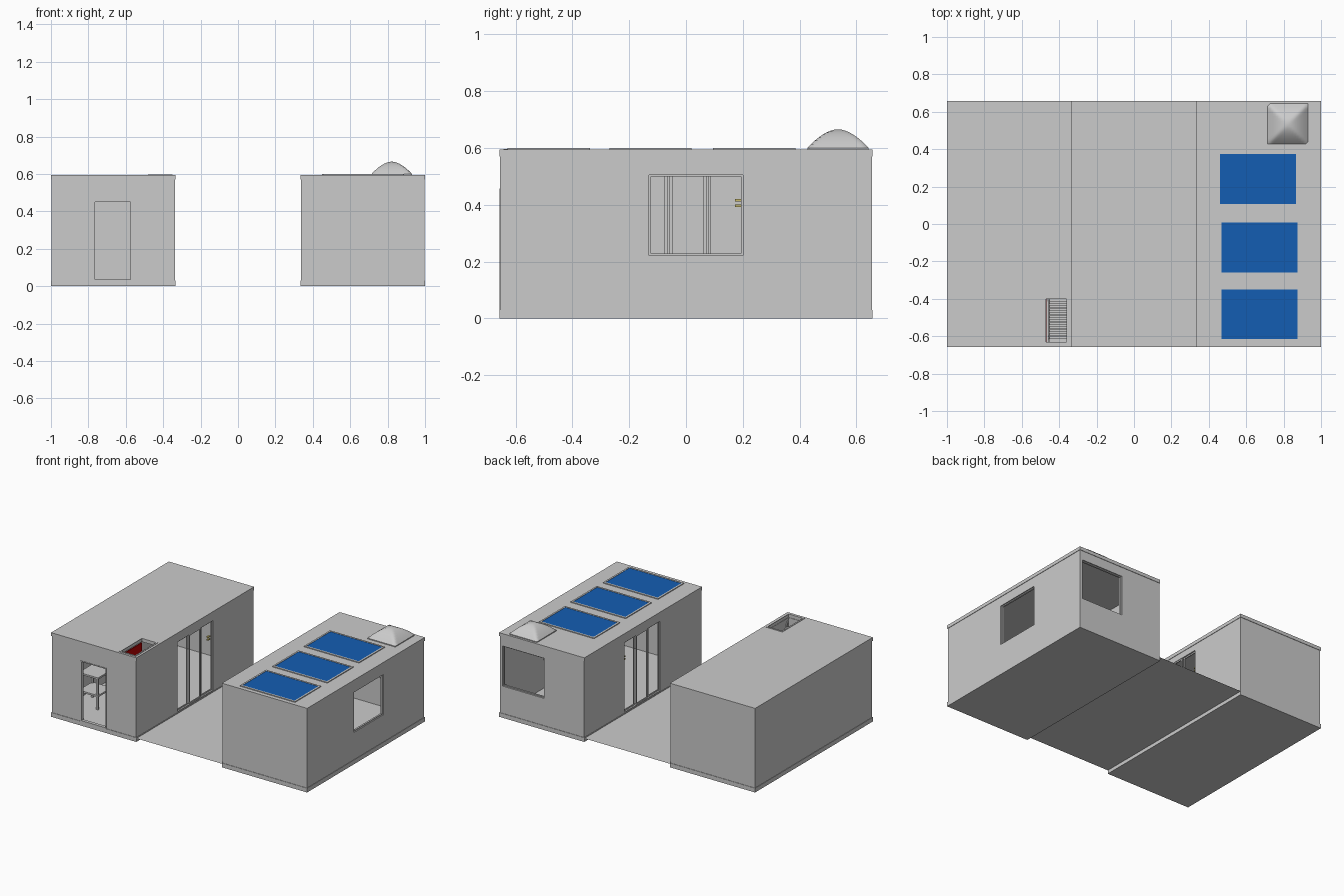
import bpy, bmesh, math
from mathutils import Vector

if "Cube" in bpy.data.objects:
    bpy.data.objects.remove(bpy.data.objects["Cube"])


def finish(name, bm, mat=None):
    bmesh.ops.recalc_face_normals(bm, faces=bm.faces)
    mesh = bpy.data.meshes.new(name)
    bm.to_mesh(mesh)
    bm.free()
    ob = bpy.data.objects.new(name, mesh)
    bpy.context.collection.objects.link(ob)
    if mat:
        mesh.materials.append(mat)
    return ob


def material(name, rgb):
    m = bpy.data.materials.new(name)
    m.diffuse_color = (*rgb, 1)
    m.use_nodes = True
    m.node_tree.nodes["Principled BSDF"].inputs["Base Color"].default_value = m.diffuse_color
    return m


def add_box(bm, lo, hi):
    vs = bmesh.ops.create_cube(bm, size=1)["verts"]
    for v in vs:
        v.co = [lo[i] if v.co[i] < 0 else hi[i] for i in range(3)]
    return vs


def boxes(name, spans, mat=None):
    bm = bmesh.new()
    for lo, hi in spans:
        add_box(bm, lo, hi)
    return finish(name, bm, mat)


def ring(name, axis, lo, hi, hole, mat=None):
    """Flat slab across `axis` with a rectangular hole (a0, a1, b0, b1)."""
    a, b = [i for i in range(3) if i != axis]

    def loop(n, a0, a1, b0, b1):
        out = []
        for p, q in ((a0, b0), (a1, b0), (a1, b1), (a0, b1)):
            co = [0, 0, 0]
            co[axis], co[a], co[b] = n, p, q
            out.append(bm.verts.new(co))
        return out

    bm = bmesh.new()
    outer = (lo[a], hi[a], lo[b], hi[b])
    loops = [loop(lo[axis], *outer), loop(hi[axis], *outer),
             loop(hi[axis], *hole), loop(lo[axis], *hole)]
    for k in range(4):
        p, q = loops[k], loops[(k + 1) % 4]
        for i in range(4):
            j = (i + 1) % 4
            bm.faces.new((p[i], p[j], q[j], q[i]))
    return finish(name, bm, mat)


def frame(name, axis, lo, hi, w):
    a, b = [i for i in range(3) if i != axis]
    return ring(name, axis, lo, hi, (lo[a] + w, hi[a] - w, lo[b] + w, hi[b] - w))


blue = material("solar_blue", (0.007, 0.11, 0.45))
red = material("red_paint", (0.5, 0.0, 0.0))
brass = material("brass", (0.6, 0.5, 0.15))

Y, T, E = 0.657, 0.02, 0.003            # half depth, wall thickness, roof overhang
FLOOR, CEIL, TOP = 0.03, 0.57, 0.594
WY = Y - E
DOOR = (-0.2, 0.21, FLOOR, 0.535)       # sliding door opening (y, z)

# floors and the thin deck between the two units
for side, x0, x1 in (("left", -1, -0.334), ("right", 0.334, 1)):
    boxes(side + "_floor", [((x0, -Y, 0), (x1, Y, FLOOR))])
bm = bmesh.new()
bm.faces.new([bm.verts.new(p) for p in
              ((-0.334, -Y, 0.025), (0.334, -Y, 0.025), (0.334, Y, 0.025), (-0.334, Y, 0.025))])
finish("deck", bm)

# left unit: front door, courtyard door, blank outer and back walls
L0, L1 = -1 + E, -0.334 - E
ring("left_front_wall", 1, (L0, -WY, FLOOR), (L1, -WY + T, CEIL), (-0.77, -0.57, FLOOR + 0.001, 0.455))
boxes("left_back_wall", [((L0, WY - T, FLOOR), (L1, WY, CEIL))])
boxes("left_outer_wall", [((L0, -WY + T, FLOOR), (L0 + T, WY - T, CEIL))])
ring("left_courtyard_wall", 0, (L1 - T, -WY + T, FLOOR), (L1, WY - T, CEIL), DOOR)
frame("front_door_frame", 1, (-0.77, -Y, FLOOR), (-0.57, -WY + T, 0.457), 0.006)
ring("left_roof", 2, (-1, -Y, CEIL), (-0.334, Y, TOP), (-0.475, -0.355, -0.637, -0.395))

# right unit: courtyard door, side window and back corner window
R0, R1 = 0.334 + E, 1 - E
SIDE = (-0.13, 0.2, 0.222, 0.505)
BACK = (0.65, 0.975, 0.222, 0.505)
boxes("right_front_wall", [((R0, -WY, FLOOR), (R1, -WY + T, CEIL))])
ring("right_back_wall", 1, (R0, WY - T, FLOOR), (R1, WY, CEIL), BACK)
ring("right_outer_wall", 0, (R1 - T, -WY + T, FLOOR), (R1, WY - T, CEIL), SIDE)
ring("right_courtyard_wall", 0, (R0, -WY + T, FLOOR), (R0 + T, WY - T, CEIL), DOOR)
boxes("right_roof", [((0.334, -Y, CEIL), (1, Y, TOP))])
frame("side_window_frame", 0, (R1 - T, SIDE[0], SIDE[2]), (R1 - 0.008, SIDE[1], SIDE[3]), 0.006)
frame("back_window_frame", 1, (BACK[0], WY - T, BACK[2]), (BACK[1], WY - 0.008, BACK[3]), 0.006)

# sliding doors: outer frame, three open leaves on two tracks, brass handles
for side, x, s in (("left", L1, -1), ("right", R0, 1)):
    def span(d0, d1):
        return sorted((x + s * d0, x + s * d1))
    a, b = span(0.0, T)
    frame(side + "_door_frame", 0, (a, DOOR[0], DOOR[2]), (b, DOOR[1], DOOR[3]), 0.007)
    w = (DOOR[1] - DOOR[0]) / 3
    for i in range(3):
        a, b = span(0.003, 0.009) if i % 2 else span(0.010, 0.016)
        y0 = DOOR[0] + i * w
        frame(f"{side}_door_leaf_{i + 1}", 0, (a, y0 + 0.005, FLOOR + 0.006),
              (b, y0 + w - 0.002, DOOR[3] - 0.006), 0.010)
    a, b = span(0.016, 0.03)
    boxes(side + "_door_handle", [((a, 0.172, z), (b, 0.196, z + 0.008)) for z in (0.393, 0.412)], brass)

# roof hatch rim, red panel below it and the ladder leaning up to the opening
ring("hatch_rim", 2, (-0.48, -0.642, TOP), (-0.35, -0.39, TOP + 0.003), (-0.47, -0.36, -0.632, -0.4))
boxes("hatch_red_panel", [((-0.475, -0.634, 0.36), (-0.468, -0.4, 0.568))], red)
foot, head = Vector((0, -0.41, FLOOR)), Vector((0, -0.622, 0.55))
bm = bmesh.new()
for x in (-0.46, -0.362):
    vs = add_box(bm, (x, -0.008, 0), (x + 0.008, 0.008, 1))
    for v in vs:
        p = foot.lerp(head, v.co.z)
        v.co = (v.co.x, p.y + v.co.y, p.z)
for i in range(11):
    p = foot.lerp(head, (i + 0.6) / 11.4)
    add_box(bm, (-0.456, p.y - 0.007, p.z - 0.003), (-0.358, p.y + 0.007, p.z + 0.003))
finish("ladder", bm)

# two-tier bench seen through the front door
bx, by, h = -0.85, -0.38, 0.075
bench = [((bx - h, by - h, z), (bx + h, by + h, z + 0.012)) for z in (0.12, 0.245)]
for sx in (-1, 1):
    for sy in (-1, 1):
        cx, cy = bx + sx * (h - 0.008), by + sy * (h - 0.008)
        bench.append(((cx - 0.007, cy - 0.007, FLOOR), (cx + 0.007, cy + 0.007, 0.245)))
boxes("bench", bench)

# solar panels
for i, (x, y) in enumerate(((0.67, -0.483), (0.672, -0.125), (0.664, 0.24))):
    frame(f"solar_frame_{i + 1}", 2, (x - 0.215, y - 0.145, TOP), (x + 0.215, y + 0.145, TOP + 0.006), 0.012)
    boxes(f"solar_panel_{i + 1}", [((x - 0.203, y - 0.133, TOP), (x + 0.203, y + 0.133, TOP + 0.004))], blue)

# square domed skylight with a curb
cx, cy, r = 0.822, 0.535, 0.108
boxes("skylight_curb", [((cx - r, cy - r, TOP), (cx + r, cy + r, TOP + 0.006))])
bm = bmesh.new()
bmesh.ops.create_grid(bm, x_segments=16, y_segments=16, size=1)
for v in bm.verts:
    m = max(abs(v.co.x), abs(v.co.y))
    v.co = (cx + r * v.co.x, cy + r * v.co.y, TOP + 0.006 + 0.066 * (1 - m ** 1.8))
dome = finish("skylight_dome", bm)
bpy.context.view_layer.objects.active = dome
dome.select_set(True)
bpy.ops.object.shade_smooth_by_angle(angle=math.radians(40))
